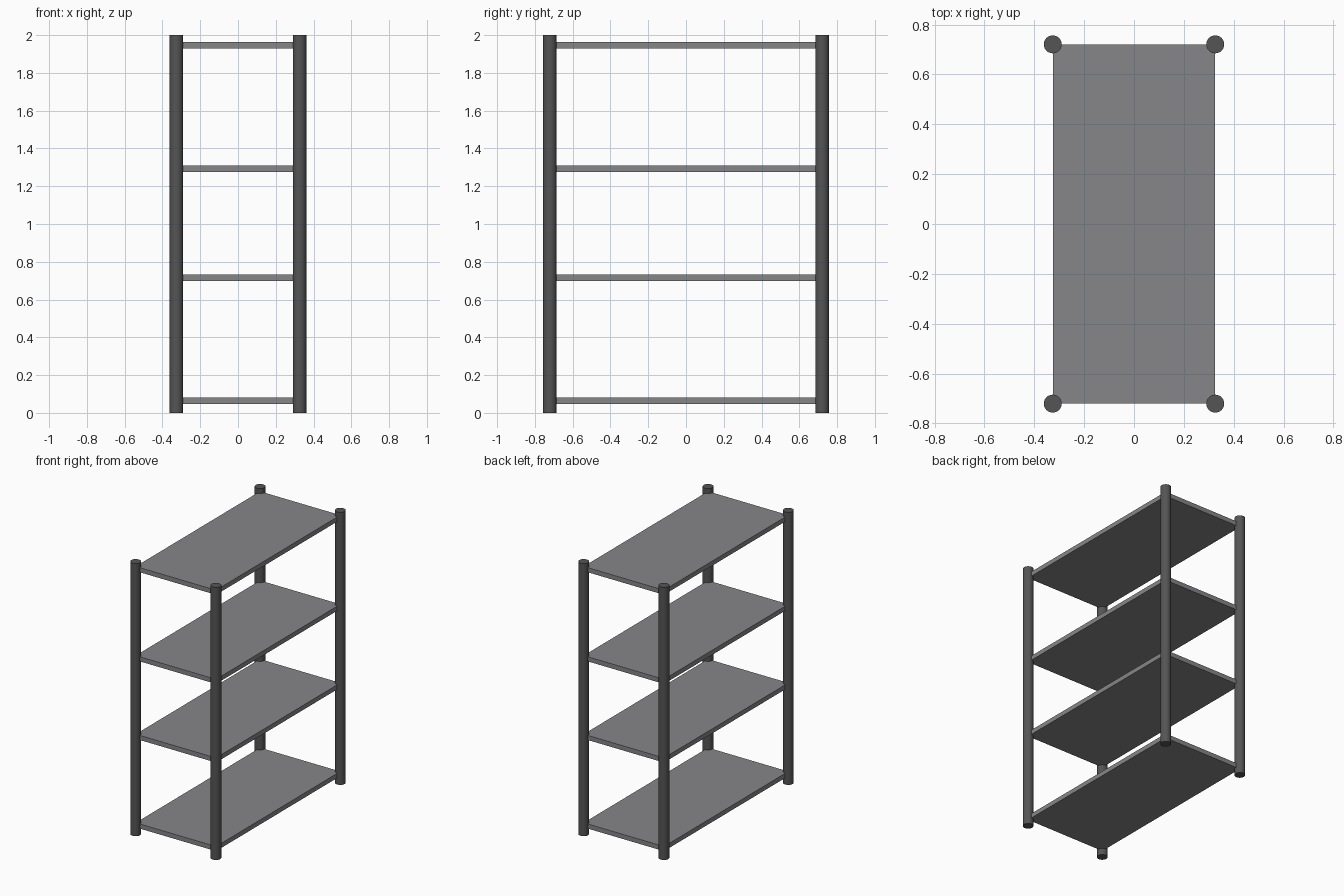
import bpy

if "Cube" in bpy.data.objects:
    bpy.data.objects.remove(bpy.data.objects["Cube"])

X, Y, R, H = 0.326, 0.721, 0.036, 2.0
THICK = 0.034


def material(name, grey):
    m = bpy.data.materials.new(name)
    m.diffuse_color = (*grey, 1)
    m.use_nodes = True
    m.node_tree.nodes["Principled BSDF"].inputs["Base Color"].default_value = m.diffuse_color
    return m


post_mat = material("dark_metal", (0.09, 0.09, 0.09))
shelf_mat = material("grey_board", (0.24, 0.24, 0.25))

# Four round corner posts
for side, sx in (("left", -1), ("right", 1)):
    for end, sy in (("front", -1), ("back", 1)):
        bpy.ops.mesh.primitive_cylinder_add(
            vertices=32, radius=R, depth=H, location=(sx * X, sy * Y, H / 2))
        post = bpy.context.object
        post.name = f"{end}_{side}_post"
        post.data.materials.append(post_mat)
        bpy.ops.object.shade_smooth_by_angle()

# Four shelves whose corners meet the post centres
for i, z in enumerate((0.065, 0.715, 1.292, 1.946), 1):
    bpy.ops.mesh.primitive_cube_add(size=1, location=(0, 0, z))
    shelf = bpy.context.object
    shelf.name = f"shelf_{i}"
    shelf.scale = (2 * X, 2 * Y, THICK)
    bpy.ops.object.transform_apply(location=False, rotation=False, scale=True)
    shelf.data.materials.append(shelf_mat)
